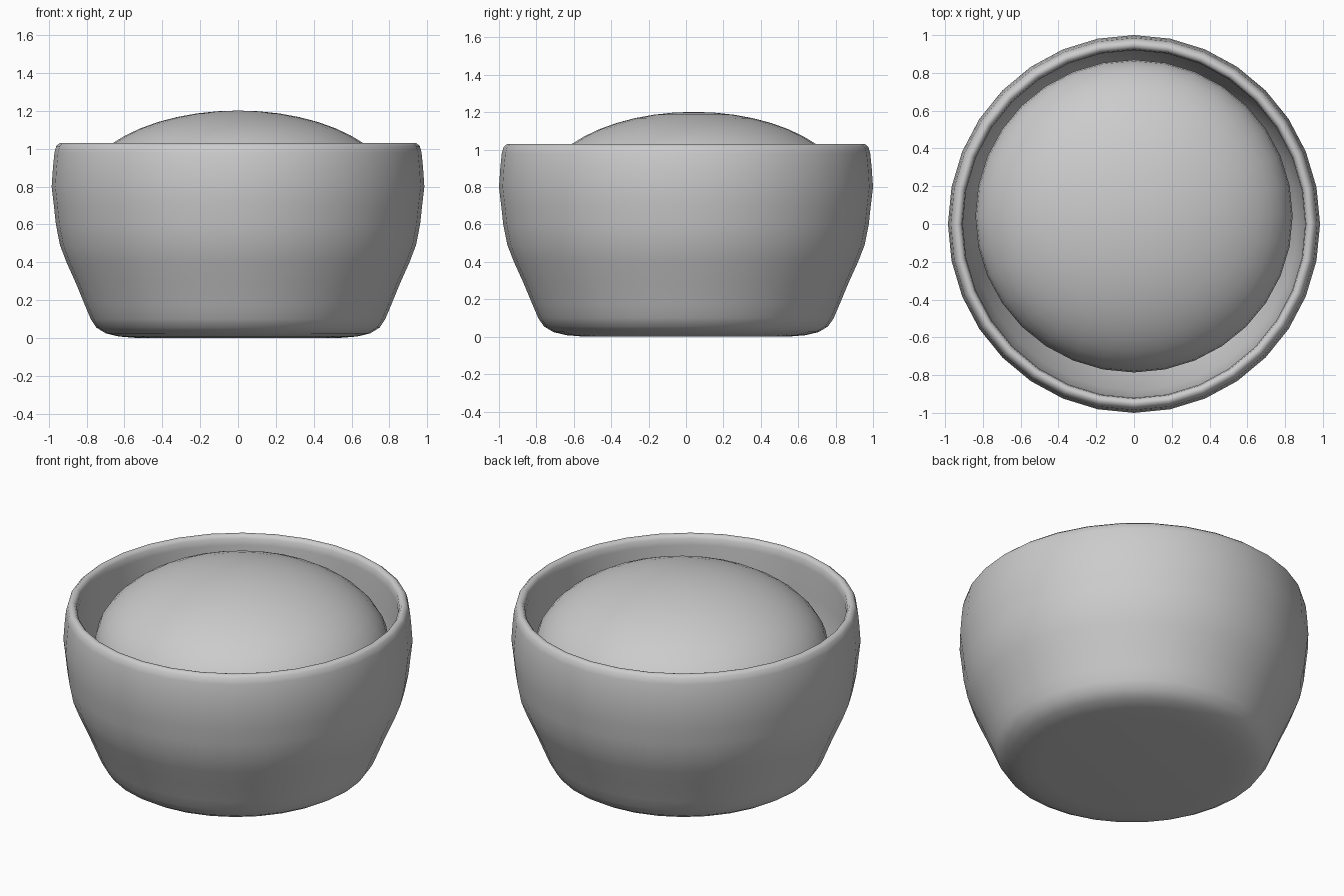
import bpy
from math import sin, cos, tau

if "Cube" in bpy.data.objects:
    bpy.data.objects.remove(bpy.data.objects["Cube"])

SIDES = 32


def lathe(name, profile, sx=1.0, sy=1.0, loc=(0, 0, 0)):
    """Revolve (radius, z) points about z; first and last points are poles."""
    verts = [(0, 0, profile[0][1])]
    rings = profile[1:-1]
    for r, z in rings:
        verts += [(sx * r * cos(tau * i / SIDES), sy * r * sin(tau * i / SIDES), z)
                  for i in range(SIDES)]
    verts.append((0, 0, profile[-1][1]))
    last, top = len(verts) - 1, 1 + (len(rings) - 1) * SIDES
    faces = []
    for i in range(SIDES):
        j = (i + 1) % SIDES
        faces.append((0, 1 + j, 1 + i))
        for k in range(len(rings) - 1):
            a = 1 + k * SIDES
            faces.append((a + i, a + j, a + j + SIDES, a + i + SIDES))
        faces.append((top + i, top + j, last))
    mesh = bpy.data.meshes.new(name)
    mesh.from_pydata(verts, [], faces)
    mesh.shade_smooth()
    obj = bpy.data.objects.new(name, mesh)
    obj.location = loc
    bpy.context.collection.objects.link(obj)
    return obj


# Thick-walled bowl: outside from the base up, over the rim, down the inside
bowl_profile = [
    (0, 0), (0.54, 0), (0.64, 0.008), (0.71, 0.025), (0.76, 0.055), (0.79, 0.10),
    (0.82, 0.17), (0.87, 0.29), (0.92, 0.40), (0.955, 0.49), (0.977, 0.60),
    (0.988, 0.70), (1.0, 0.80), (0.993, 0.90), (0.985, 0.98), (0.975, 1.015),
    (0.957, 1.03), (0.938, 1.028), (0.925, 1.01), (0.92, 0.97), (0.925, 0.80),
    (0.91, 0.62), (0.88, 0.49), (0.80, 0.30), (0.74, 0.17), (0.65, 0.10), (0, 0.08),
]
lathe("bowl", bowl_profile, sx=0.985)

# Flattened round filling, set slightly towards the back
STEPS = 24
filling_profile = [(sin(tau / 2 * k / STEPS), -0.446 * cos(tau / 2 * k / STEPS))
                   for k in range(STEPS + 1)]
lathe("filling", filling_profile, sx=0.84, sy=0.828, loc=(0, 0.042, 0.756))
